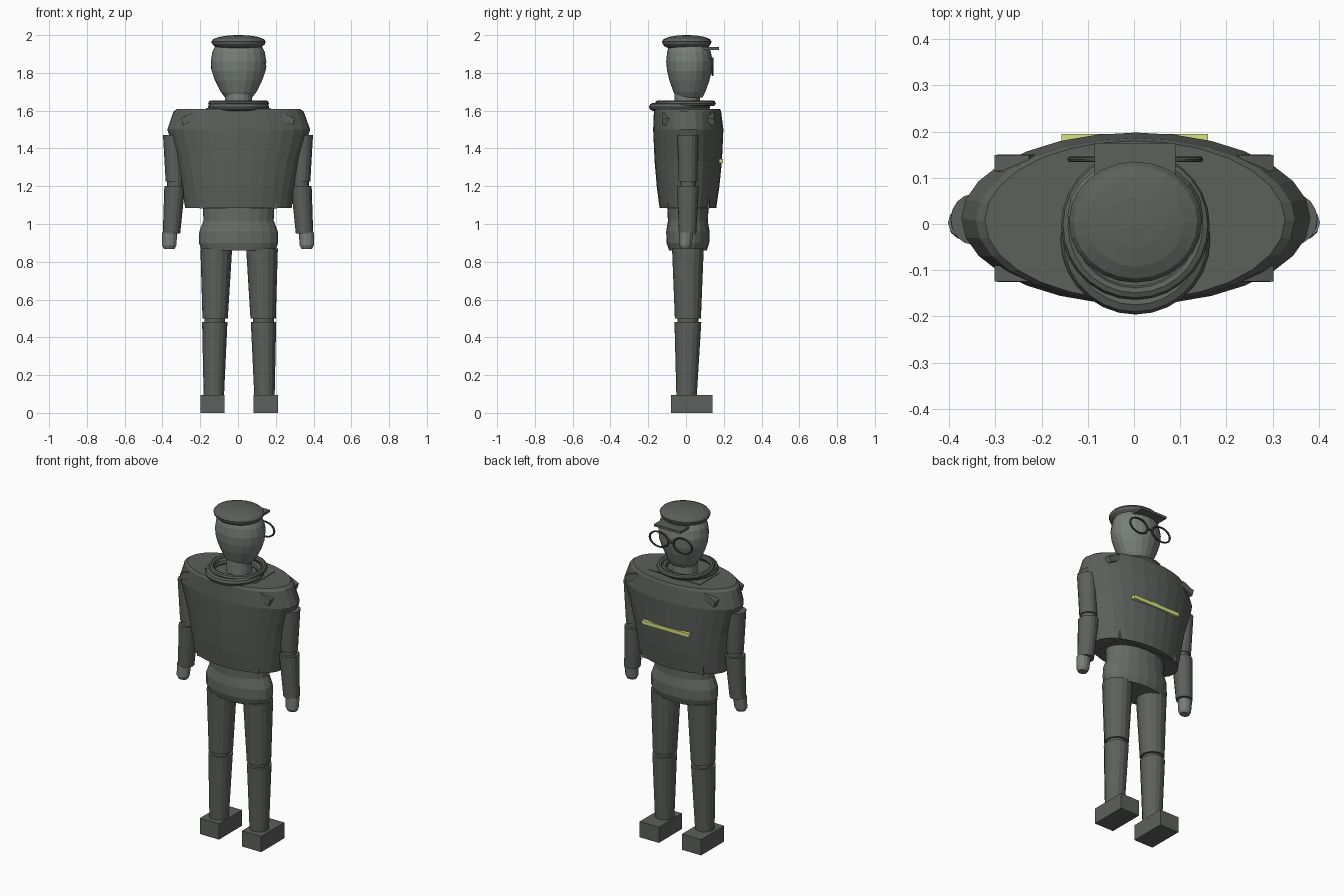
import bpy, bmesh, math
from mathutils import Matrix


def material(name, rgb):
    mat = bpy.data.materials.new(name)
    mat.diffuse_color = (*rgb, 1)
    return mat


CLOTH = material("dark_cloth", (0.108, 0.116, 0.108))
HIPS = material("hip_cloth", (0.135, 0.150, 0.137))
SKIN = material("grey_skin", (0.190, 0.212, 0.195))
DARK = material("dark_trim", (0.06, 0.065, 0.06))
YELLOW = material("reflective_yellow", (0.68, 0.76, 0.22))


def finish(name, bm, mat):
    bmesh.ops.recalc_face_normals(bm, faces=bm.faces[:])
    me = bpy.data.meshes.new(name)
    bm.to_mesh(me)
    bm.free()
    me.materials.append(mat)
    ob = bpy.data.objects.new(name, me)
    bpy.context.collection.objects.link(ob)
    return ob


def loft(name, mat, rings, sides=16):
    """Stack of ellipses given as (z, cx, cy, rx, ry), capped at both ends."""
    bm = bmesh.new()
    loops = []
    for z, cx, cy, rx, ry in rings:
        angles = [2 * math.pi * i / sides for i in range(sides)]
        loops.append([bm.verts.new((cx + rx * math.cos(a), cy + ry * math.sin(a), z)) for a in angles])
    for a, b in zip(loops, loops[1:]):
        for i in range(sides):
            j = (i + 1) % sides
            bm.faces.new((a[i], a[j], b[j], b[i]))
    bm.faces.new(loops[0])
    bm.faces.new(loops[-1])
    return finish(name, bm, mat)


def box(name, mat, lo, hi, taper=1.0, turn=None):
    """Box between two corners, with an optional top taper and a turn about its centre."""
    bm = bmesh.new()
    bmesh.ops.create_cube(bm, size=1)
    for v in bm.verts:
        k = taper if v.co.z > 0 else 1
        v.co = [v.co[i] * (hi[i] - lo[i]) * (k if i < 2 else 1) for i in range(3)]
    if turn:
        bm.transform(turn)
    bm.transform(Matrix.Translation([(lo[i] + hi[i]) / 2 for i in range(3)]))
    return finish(name, bm, mat)


def ring(name, mat, loc, major, minor, scale=(1, 1, 1), rot=(0, 0, 0)):
    bpy.ops.mesh.primitive_torus_add(location=loc, rotation=rot, major_radius=major,
                                     minor_radius=minor, major_segments=28, minor_segments=8)
    ob = bpy.context.object
    ob.name = name
    ob.scale = scale
    ob.data.materials.append(mat)
    return ob


# Jacket, with the squared torso whose corners just break its surface
loft("jacket", CLOTH, [(1.085, 0.002, 0.010, 0.282, 0.150), (1.20, 0.002, 0.011, 0.300, 0.166),
                       (1.33, 0.003, 0.012, 0.325, 0.178), (1.50, 0.004, 0.012, 0.378, 0.186),
                       (1.595, 0.003, 0.008, 0.345, 0.178), (1.61, 0.002, 0.008, 0.325, 0.172)], 28)
box("inner_torso", CLOTH, (-0.203, -0.10, 1.082), (0.207, 0.125, 1.613), 0.83)

# Chest stripe
box("chest_stripe", YELLOW, (-0.157, 0.175, 1.322), (0.160, 0.195, 1.345))

# Waist and hips
loft("waist", HIPS, [(1.00, 0.003, 0.01, 0.185, 0.105), (1.10, 0.003, 0.01, 0.19, 0.11)], 20)
loft("hips", HIPS, [(0.86, 0.003, 0.01, 0.195, 0.10), (0.90, 0.003, 0.01, 0.21, 0.113),
                    (0.96, 0.003, 0.01, 0.208, 0.115), (1.02, 0.003, 0.01, 0.185, 0.105)], 20)

for s, side in ((-1, "left"), (1, "right")):
    # Arm
    loft(side + "_upper_arm", CLOTH, [(1.225, s * 0.335, 0.01, 0.048, 0.050),
                                      (1.47, s * 0.348, 0.01, 0.049, 0.055)])
    loft(side + "_elbow", CLOTH, [(1.19, s * 0.333, 0.01, 0.042, 0.042),
                                  (1.24, s * 0.333, 0.01, 0.042, 0.042)])
    loft(side + "_forearm", CLOTH, [(0.95, s * 0.352, 0.008, 0.046, 0.046),
                                    (1.20, s * 0.335, 0.01, 0.055, 0.058)])
    loft(side + "_hand", SKIN, [(0.868, s * 0.364, -0.003, 0.028, 0.024),
                                (0.885, s * 0.364, -0.003, 0.037, 0.032),
                                (0.955, s * 0.362, 0.003, 0.041, 0.036)], 12)
    # Leg
    c = 0.006
    loft(side + "_thigh", CLOTH, [(0.50, c + s * 0.127, 0.01, 0.067, 0.069),
                                  (0.87, c + s * 0.121, 0.01, 0.084, 0.084)])
    loft(side + "_knee", CLOTH, [(0.47, c + s * 0.129, 0.01, 0.055, 0.055),
                                 (0.51, c + s * 0.129, 0.01, 0.055, 0.055)])
    loft(side + "_shin", CLOTH, [(0.09, c + s * 0.134, 0.003, 0.054, 0.054),
                                 (0.48, c + s * 0.129, 0.01, 0.067, 0.071)])
    box(side + "_shoe", CLOTH, (c + s * 0.141 - 0.064, -0.08, 0), (c + s * 0.141 + 0.064, 0.14, 0.095))
    # Shoulder tabs, front and back
    for y, end in ((0.132, "front"), (-0.107, "back")):
        box(f"{side}_{end}_shoulder_tab", CLOTH, (s * 0.257 - 0.045, y - 0.019, 1.54),
            (s * 0.257 + 0.045, y + 0.019, 1.578), 0.9, Matrix.Rotation(s * 0.42, 4, "Y"))
    # Spectacle rim
    ring(side + "_lens_rim", DARK, (s * 0.079 + 0.003, 0.14, 1.833), 0.062, 0.006,
         (1, 0.72, 1), (math.pi / 2, 0, 0))

box("glasses_bridge", DARK, (-0.02, 0.134, 1.83), (0.025, 0.146, 1.84))

# Collar rings
ring("collar_lower", CLOTH, (0.003, -0.034, 1.620), 0.141, 0.021)
ring("collar_upper", CLOTH, (0.003, -0.003, 1.639), 0.146, 0.015)

# Neck and head
loft("neck", SKIN, [(1.58, 0.003, 0.006, 0.072, 0.068), (1.72, 0.003, 0.006, 0.072, 0.068)])
loft("head", SKIN, [(1.67, 0.003, 0.018, 0.072, 0.070), (1.70, 0.003, 0.018, 0.095, 0.085),
                    (1.76, 0.003, 0.018, 0.125, 0.106), (1.81, 0.003, 0.018, 0.142, 0.118),
                    (1.86, 0.003, 0.018, 0.147, 0.123), (1.91, 0.003, 0.016, 0.139, 0.116),
                    (1.96, 0.003, 0.012, 0.115, 0.100)], 20)

# Cap and brim
loft("cap", CLOTH, [(1.930, 0.003, 0.004, 0.105, 0.095), (1.940, 0.003, 0.004, 0.127, 0.116),
                    (1.953, 0.003, 0.004, 0.140, 0.128), (1.966, 0.003, 0.004, 0.144, 0.131),
                    (1.979, 0.003, 0.004, 0.134, 0.122), (1.990, 0.003, 0.004, 0.105, 0.096),
                    (1.997, 0.003, 0.004, 0.062, 0.056), (2.000, 0.003, 0.004, 0.015, 0.014)], 24)
box("cap_brim", CLOTH, (-0.085, 0.08, 1.922), (0.090, 0.175, 1.936))
